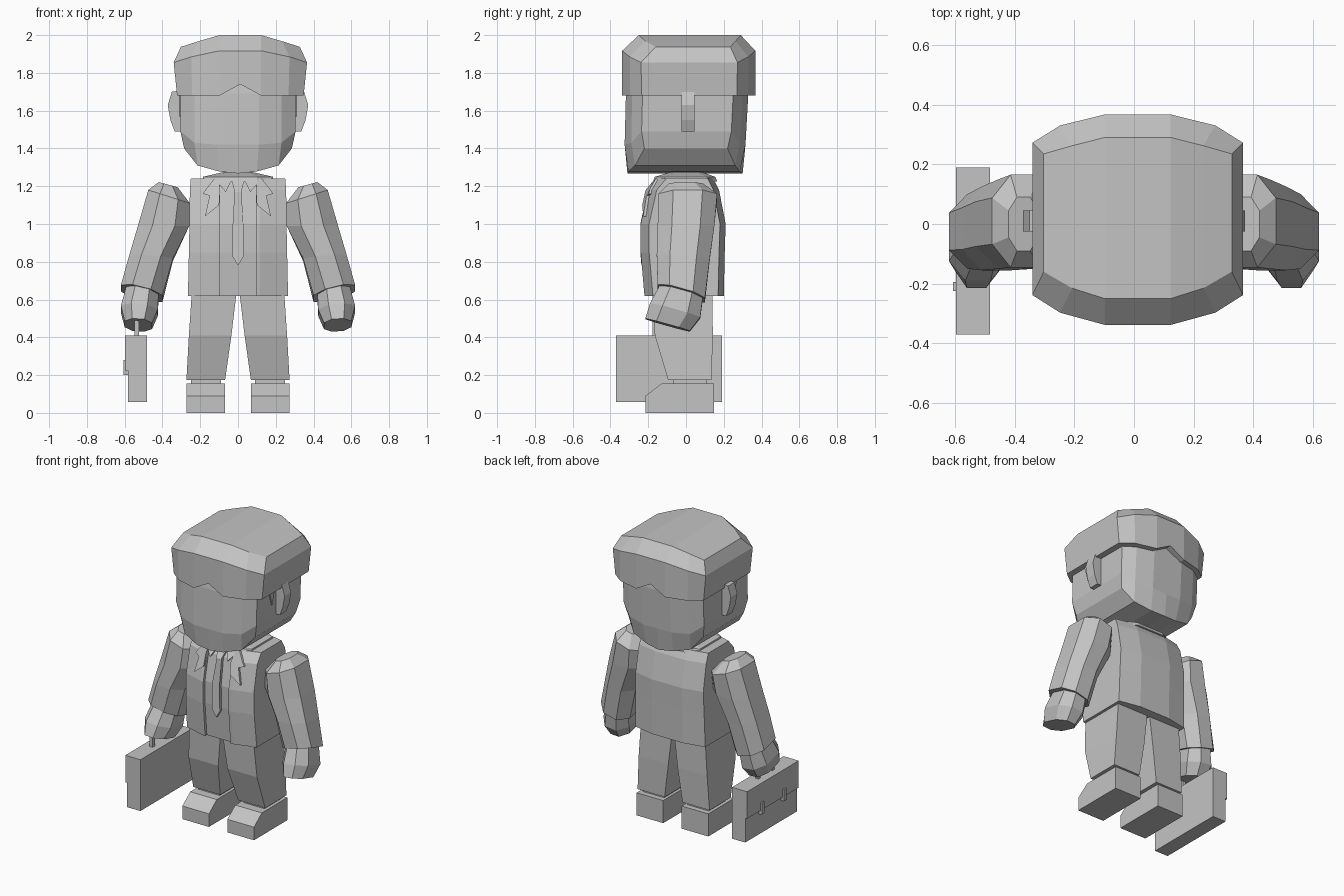
import bpy, bmesh
from mathutils import Vector

if "Cube" in bpy.data.objects:
    bpy.data.objects.remove(bpy.data.objects["Cube"])

grey = bpy.data.materials.new("plain grey")
grey.diffuse_color = (0.55, 0.55, 0.55, 1)
grey.use_nodes = True
grey.node_tree.nodes["Principled BSDF"].inputs["Base Color"].default_value = grey.diffuse_color


def finish(name, bm):
    bmesh.ops.recalc_face_normals(bm, faces=bm.faces[:])
    me = bpy.data.meshes.new(name)
    bm.to_mesh(me)
    bm.free()
    me.materials.append(grey)
    ob = bpy.data.objects.new(name, me)
    bpy.context.collection.objects.link(ob)
    return ob


def loft(name, rings, strips=False, flip=1):
    """Skin a stack of rings; caps are n-gons, or strips running front to back."""
    bm = bmesh.new()
    vs = [[bm.verts.new((p[0] * flip, p[1], p[2])) for p in r] for r in rings]
    n = len(vs[0])
    for a, b in zip(vs, vs[1:]):
        for i in range(n):
            j = (i + 1) % n
            bm.faces.new((a[i], a[j], b[j], b[i]))
    for r in (vs[0], vs[-1]):
        if strips:
            for i in range(n // 2 - 1):
                bm.faces.new((r[i], r[i + 1], r[n - 2 - i], r[n - 1 - i]))
        else:
            bm.faces.new(r)
    return finish(name, bm)


def box(name, lo, hi, flip=1):
    (x0, y0, z0), (x1, y1, z1) = lo, hi
    return loft(name, [[(x0, y0, z), (x1, y0, z), (x1, y1, z), (x0, y1, z)] for z in (z0, z1)], flip=flip)


def prism_x(name, profile, x0, x1, flip=1):
    """Extrude a (y, z) profile along x."""
    return loft(name, [[(x, y, z) for y, z in profile] for x in (x0, x1)], flip=flip)


def wide_ring(half, cx=0.0):
    """half: (x, y_front, y_back, z) from the middle outward, mirrored in x."""
    left = [(-x, f, b, z) for x, f, b, z in reversed(half) if x > 0]
    row = left + list(half)
    return [(x + cx, f, z) for x, f, b, z in row] + [(x + cx, b, z) for x, f, b, z in reversed(row)]


# head: boxy with a tapered jaw
loft("head", [
    wide_ring([(0, -.31, .30, 1.268), (.10, -.305, .285, 1.278), (.215, -.27, .26, 1.31), (.285, -.22, .22, 1.40)]),
    wide_ring([(0, -.325, .315, 1.42), (.11, -.325, .315, 1.42), (.23, -.29, .285, 1.43), (.305, -.235, .24, 1.49)]),
    wide_ring([(0, -.318, .33, 1.69), (.11, -.318, .33, 1.69), (.23, -.285, .30, 1.69), (.305, -.23, .25, 1.69)]),
    wide_ring([(0, -.29, .31, 1.88), (.11, -.29, .31, 1.88), (.22, -.25, .27, 1.87), (.29, -.2, .22, 1.83)]),
], strips=True)

# hair cap with a peaked hairline
loft("hair", [
    wide_ring([(0, -.338, .367, 1.74), (.11, -.338, .367, 1.68), (.255, -.297, .33, 1.68), (.335, -.235, .27, 1.68)], .0125),
    wide_ring([(0, -.338, .367, 1.917), (.11, -.338, .367, 1.917), (.26, -.297, .33, 1.885), (.353, -.238, .272, 1.855)], .0125),
    wide_ring([(0, -.25, .29, 2), (.11, -.25, .29, 2), (.22, -.215, .262, 1.968), (.315, -.16, .235, 1.938)], .0125),
], strips=True)

# neck and collar
box("neck", (-.08, -.08, 1.2), (.08, .08, 1.31))
loft("collar", [
    wide_ring([(.10, -.175, .165, 1.225), (.19, -.12, .12, 1.225)]),
    wide_ring([(.10, -.165, .155, 1.25), (.185, -.11, .11, 1.25)]),
    wide_ring([(.06, -.09, .09, 1.272), (.09, -.06, .06, 1.272)]),
])

# jacket with a narrow open front; rows are z, half width, front y, back y
ROWS = [(.62, .265, -.22, .20), (.85, .26, -.24, .205), (1.0, .257, -.24, .21),
        (1.18, .255, -.20, .175), (1.24, .25, -.15, .145)]
rings = []
for z, w, f, b in ROWS:
    right = [(.095, f + .018), (.096, f), (.115, f), (w, f + .045), (w, b - .03), (.115, b)]
    rings.append([(x, y, z) for x, y in right] + [(-x, y, z) for x, y in reversed(right)])
loft("jacket", rings)


def front_y(x, z):
    """Jacket front surface at a given x and z."""
    y = ROWS[0][2]
    for (z0, _, a, _), (z1, _, b, _) in zip(ROWS, ROWS[1:]):
        if z >= z0:
            y = a + (b - a) * min(1, (z - z0) / (z1 - z0))
    return y + max(0, abs(x) - .115) / .145 * .045


def plate(name, outline, raised, depth, flip=1):
    """Thin panel following the jacket front."""
    return loft(name, [[(x, front_y(x, z) - d, z) for x, z in outline] for d in (raised - depth, raised)], flip=flip)


# tie: knot and blade
plate("tie_blade", [(0, .78), (.03, .83), (.028, 1.0), (.018, 1.18), (-.018, 1.18), (-.028, 1.0), (-.03, .83)], .002, .022)
plate("tie_knot", [(-.018, 1.17), (.018, 1.17), (.035, 1.24), (-.035, 1.24)], .01, .03)

for side, s in (("left", 1), ("right", -1)):
    # lapels and shirt collar tips
    plate(side + "_lapel", [(.10, 1.10), (.175, 1.04), (.15, 1.15), (.185, 1.16), (.165, 1.19), (.125, 1.24), (.10, 1.24), (.095, 1.18)],
          .014, .03, s)
    plate(side + "_shirt_collar", [(.03, 1.24), (.065, 1.17), (.10, 1.21), (.10, 1.24)], .012, .03, s)

    # ear and sideburn
    loft(side + "_ear", [[(x, y + dy, z) for x, z in
         [(.28, 1.49), (.335, 1.49), (.358, 1.55), (.372, 1.63), (.35, 1.70), (.28, 1.71)]]
         for y, dy in ((-.025, 0), (.045, 0))], flip=s)
    prism_x(side + "_sideburn", [(-.11, 1.69), (-.075, 1.57), (-.04, 1.69)], .29, .312, s)

    # sleeve and hand share tilted eight-sided sections
    def section(inner, outer, y0, y1, tilt=0.0):
        pts = []
        c, h = (y0 + y1) / 2, (y1 - y0) / 2
        for u, v in [(0, -.5), (.28, -1), (.72, -1), (1, -.5), (1, .5), (.72, 1), (.28, 1), (0, .5)]:
            p = Vector(inner).lerp(Vector(outer), u)
            pts.append((p.x, c + h * v, p.y - tilt * h * v))
        return pts

    loft(side + "_sleeve", [
        section((.32, 1.195), (.42, 1.222), -.09, .09),
        section((.255, 1.11), (.475, 1.18), -.145, .165),
        section((.258, .99), (.53, .99), -.15, .15),
        section((.345, .81), (.575, .83), -.155, .125, .1),
        section((.40, .605), (.62, .66), -.15, .10, .28),
    ], flip=s)
    loft(side + "_hand", [
        section((.42, .63), (.59, .66), -.135, .09, .28),
        section((.425, .53), (.62, .55), -.19, .075, .28),
        section((.455, .46), (.60, .47), -.215, .02, .28),
    ], flip=s)

    # trouser leg, ankle and shoe
    loft(side + "_leg", [[(x0, y0, z), (x1, y0, z), (x1, y1, z), (x0, y1, z)] for x0, x1, y0, y1, z in
         [(.068, .273, -.095, .135, .175), (.035, .26, -.165, .142, .41), (.005, .243, -.18, .14, .66)]], flip=s)
    box(side + "_ankle", (.09, -.07, .14), (.25, .11, .19), s)
    prism_x(side + "_shoe", [(-.215, 0), (.147, 0), (.147, .155), (-.13, .155), (-.215, .09)], .07, .272, s)

# briefcase with flap, clasps and handle
box("briefcase", (-.583, -.37, .058), (-.482, .19, .41))
box("briefcase_flap", (-.597, -.37, .225), (-.58, .19, .41))
for i, y in enumerate((-.21, .03)):
    box("clasp_%d" % i, (-.607, y - .015, .20), (-.58, y + .015, .28))
for i, y in enumerate((-.165, -.015)):
    box("handle_post_%d" % i, (-.548, y - .012, .40), (-.525, y + .012, .50))
box("handle_bar", (-.548, -.177, .48), (-.525, -.003, .505))
